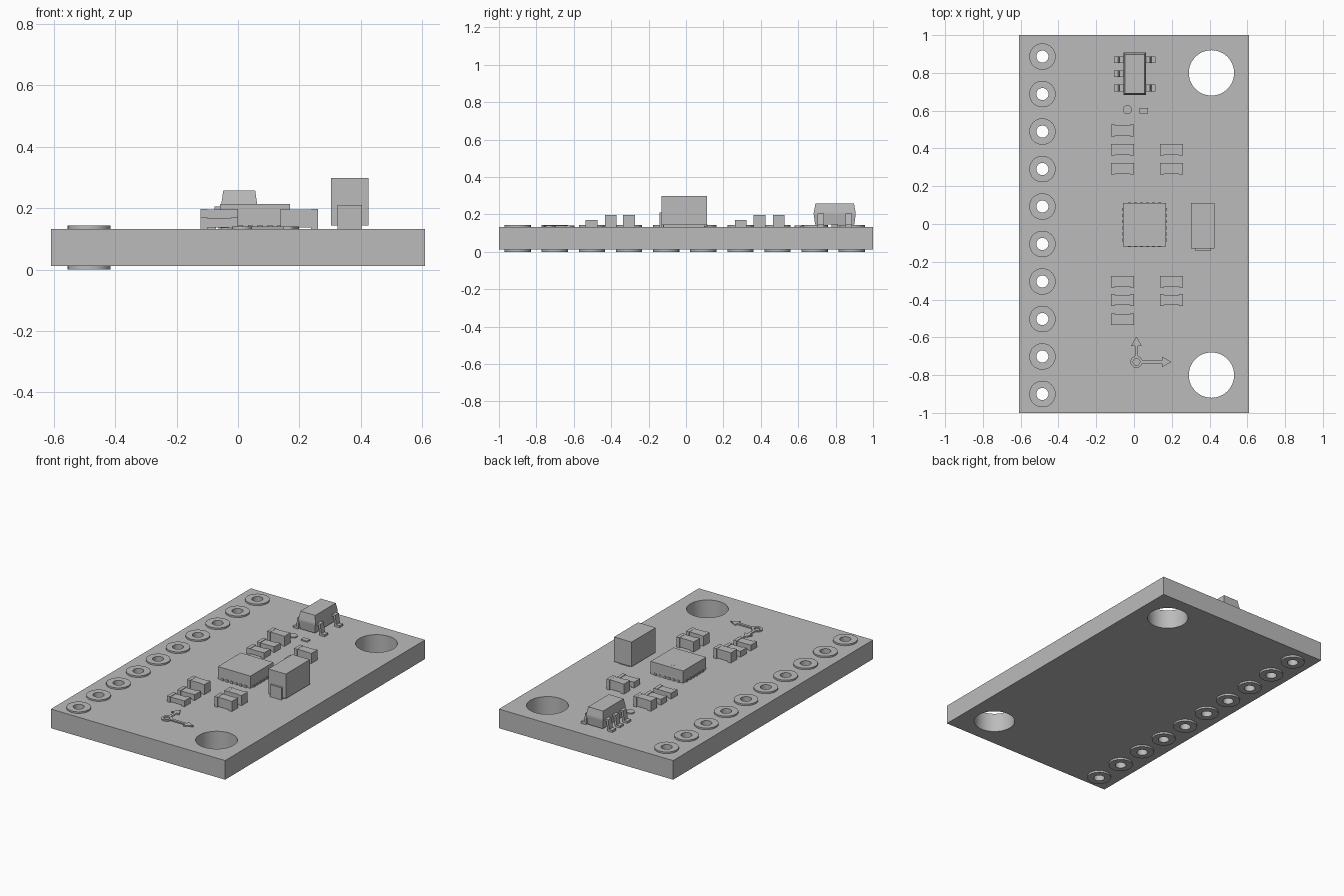
import bpy, bmesh, math
from mathutils import Vector

old = bpy.data.objects.get("Cube")
if old:
    bpy.data.objects.remove(old, do_unlink=True)

grey = bpy.data.materials.new("plain_grey")
grey.use_nodes = True
COLOUR = (0.5, 0.5, 0.5, 1)
grey.diffuse_color = COLOUR
grey.node_tree.nodes["Principled BSDF"].inputs["Base Color"].default_value = COLOUR

BOTTOM, TOP = 0.012, 0.133   # faces of the board
MARK = TOP + 0.008           # top of the printed marks


def finish(name, bm, smooth=False):
    bmesh.ops.remove_doubles(bm, verts=bm.verts, dist=0.00005)
    bmesh.ops.recalc_face_normals(bm, faces=bm.faces)
    mesh = bpy.data.meshes.new(name)
    bm.to_mesh(mesh)
    bm.free()
    mesh.materials.append(grey)
    ob = bpy.data.objects.new(name, mesh)
    bpy.context.collection.objects.link(ob)
    if smooth:
        bpy.ops.object.select_all(action='DESELECT')
        ob.select_set(True)
        bpy.context.view_layer.objects.active = ob
        bpy.ops.object.shade_smooth_by_angle(angle=math.radians(30))
    return ob


def rect(x0, x1, y0, y1):
    return [(x0, y0), (x1, y0), (x1, y1), (x0, y1)]


def circle(x, y, r, n=32):
    return [(x + r * math.cos(math.tau * i / n), y + r * math.sin(math.tau * i / n))
            for i in range(n)]


def plate(name, outlines, z0, z1, smooth=False):
    """Filled outlines, inner ones cut as holes, extruded from z0 to z1."""
    curve = bpy.data.curves.new(name, 'CURVE')
    curve.dimensions = '2D'
    curve.fill_mode = 'BOTH'
    curve.extrude = (z1 - z0) / 2
    for pts in outlines:
        s = curve.splines.new('POLY')
        s.points.add(len(pts) - 1)
        for p, (x, y) in zip(s.points, pts):
            p.co = (x, y, 0, 1)
        s.use_cyclic_u = True
    temp = bpy.data.objects.new(name + "_outline", curve)
    bpy.context.collection.objects.link(temp)
    mesh = bpy.data.meshes.new_from_object(
        temp.evaluated_get(bpy.context.evaluated_depsgraph_get()))
    bm = bmesh.new()
    bm.from_mesh(mesh)
    bmesh.ops.translate(bm, verts=bm.verts, vec=(0, 0, (z0 + z1) / 2))
    bpy.data.objects.remove(temp)
    bpy.data.curves.remove(curve)
    bpy.data.meshes.remove(mesh)
    return finish(name, bm, smooth)


def add_box(bm, x0, x1, y0, y1, z0, z1):
    verts = bmesh.ops.create_cube(bm, size=1)["verts"]
    for v in verts:
        v.co = Vector(((x0, x1)[v.co.x > 0], (y0, y1)[v.co.y > 0], (z0, z1)[v.co.z > 0]))


def box(name, *dims):
    bm = bmesh.new()
    add_box(bm, *dims)
    return finish(name, bm)


# Board with two mounting holes and a row of pin holes
pin_x, pin_ys = -0.485, [-0.9 + 0.1985 * i for i in range(10)]
holes = [circle(0.41, s * 0.8, 0.12, 48) for s in (-1, 1)]
holes += [circle(pin_x, y, 0.032) for y in pin_ys]
plate("board", [rect(-0.61, 0.61, -1, 1)] + holes, BOTTOM, TOP, True)

# Solder rings on both faces
for i, y in enumerate(pin_ys):
    ring = [circle(pin_x, y, 0.07), circle(pin_x, y, 0.032)]
    plate(f"upper_ring_{i}", ring, TOP, TOP + 0.01, True)
    plate(f"lower_ring_{i}", ring, 0, BOTTOM, True)

# Regulator body, widest at its waist
cx, cy = 0.004, 0.795
bm = bmesh.new()
loops = []
for z, hx, hy in [(0.146, 0.052, 0.105), (0.2, 0.059, 0.112),
                  (0.21, 0.059, 0.112), (0.257, 0.052, 0.103)]:
    loops.append([bm.verts.new((x, y, z))
                  for x, y in rect(cx - hx, cx + hx, cy - hy, cy + hy)])
bm.faces.new(loops[0])
bm.faces.new(loops[-1])
for a, b in zip(loops, loops[1:]):
    for i in range(4):
        j = (i + 1) % 4
        bm.faces.new((a[i], a[j], b[j], b[i]))
finish("regulator_body", bm)

# Bent regulator leads, three on one side and two on the other
lead = [(0.05, 0.205), (0.08, 0.205), (0.088, 0.146), (0.11, 0.146),
        (0.11, TOP), (0.076, TOP), (0.068, 0.192), (0.05, 0.192)]
bm = bmesh.new()
for side, offset in [(-1, -0.075), (-1, 0), (-1, 0.075), (1, -0.075), (1, 0.075)]:
    y = cy + offset
    face = bm.faces.new([bm.verts.new((cx + side * x, y - 0.018, z)) for x, z in lead])
    new = bmesh.ops.extrude_face_region(bm, geom=[face])["geom"]
    bmesh.ops.translate(bm, vec=(0, 0.036, 0),
                        verts=[g for g in new if isinstance(g, bmesh.types.BMVert)])
finish("regulator_leads", bm)


def chip(name, x, y, height, inset_top):
    """Small two-ended part: full-size end caps around a slimmer middle."""
    hx, hy, cap = 0.061, 0.031, 0.022
    bm = bmesh.new()
    for s in (-1, 1):
        a, b = sorted((x + s * hx, x + s * (hx - cap)))
        add_box(bm, a, b, y - hy, y + hy, TOP, height)
    add_box(bm, x - hx + cap, x + hx - cap, y - hy + 0.004, y + hy - 0.004,
            TOP + 0.004, height - inset_top)
    finish(name, bm)


# Chip resistors and capacitors in two columns
left_x, right_x = -0.061, 0.199
for i, (x, y) in enumerate([(left_x, 0.393), (left_x, 0.292), (right_x, 0.292),
                            (left_x, -0.402), (left_x, -0.505)]):
    chip(f"resistor_{i}", x, y, 0.17, 0.003)
for i, (x, y) in enumerate([(left_x, 0.495), (right_x, 0.393), (left_x, -0.305),
                            (right_x, -0.305), (right_x, -0.402)]):
    chip(f"capacitor_{i}", x, y, 0.197, 0.001)

# Sensor chip with contact pads around its foot
box("sensor_body", -0.058, 0.17, -0.118, 0.111, TOP + 0.002, 0.213)
bm = bmesh.new()
for i in range(6):
    t = -0.08 + 0.032 * i
    for s in (-1, 1):
        ex, ey = 0.056 + s * 0.114, -0.004 + s * 0.114
        add_box(bm, ex - 0.005, ex + 0.005, t - 0.012, t + 0.004, TOP, 0.146)
        add_box(bm, t + 0.048, t + 0.064, ey - 0.005, ey + 0.005, TOP, 0.146)
finish("sensor_contacts", bm)
plate("sensor_dot", [circle(0.035, 0.08, 0.008, 16)], 0.212, 0.214)

# Tall capacitor block with its front terminal
box("tall_block", 0.303, 0.426, -0.13, 0.111, 0.143, 0.299)
box("tall_block_foot", 0.325, 0.404, -0.12, 0.1, TOP, 0.143)
box("tall_block_terminal", 0.325, 0.404, -0.142, -0.13, TOP, 0.21)

# Printed direction arrows around a small ring
ax, ay = 0.013, -0.73
plate("axis_ring", [circle(ax, ay, 0.032, 24), circle(ax, ay, 0.018, 24)], TOP, MARK, True)


def arrow(name, length, turn):
    pts = [(0.028, -0.008), (length - 0.05, -0.008), (length - 0.05, -0.028), (length, 0),
           (length - 0.05, 0.028), (length - 0.05, 0.008), (0.028, 0.008)]
    c, s = math.cos(turn), math.sin(turn)
    plate(name, [[(ax + x * c - y * s, ay + x * s + y * c) for x, y in pts]], TOP, MARK)


arrow("sideways_arrow", 0.185, 0)
arrow("forward_arrow", 0.135, math.pi / 2)

# Small printed marks beside the regulator
plate("round_mark", [circle(-0.035, 0.605, 0.024, 16)], TOP, MARK)
plate("square_mark", [rect(0.03, 0.075, 0.585, 0.615)], TOP, MARK)
